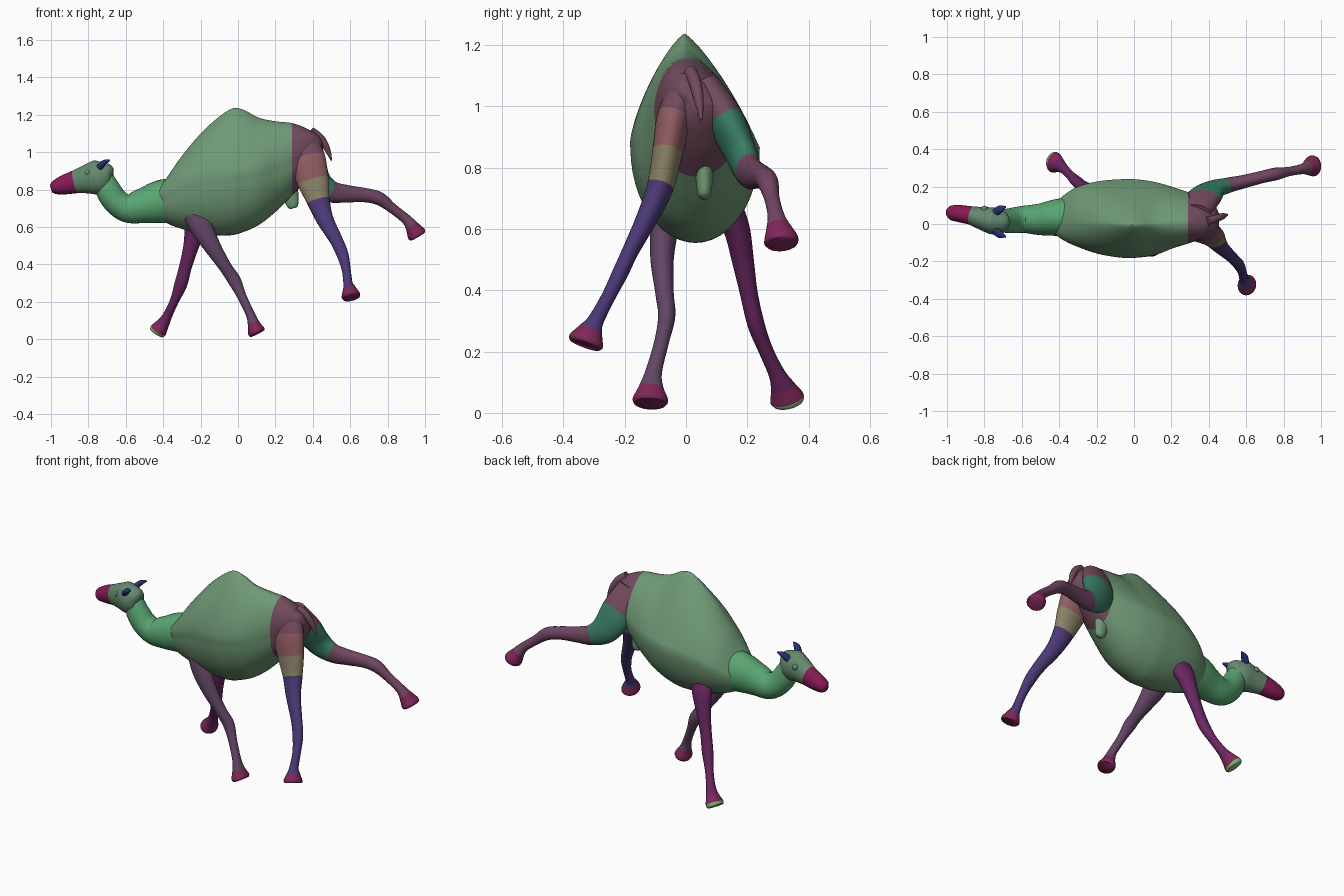
import bpy, bmesh
from math import cos, sin, pi, radians, copysign
from mathutils import Vector

STEPS, SIDES = 6, 32
TORSO, NECK, HEAD = (.16, .32, .18), (.10, .38, .17), (.13, .25, .16)
MUZZLE, FOOT, SOLE = (.24, .01, .09), (.21, .02, .10), (.22, .50, .17)
RUMP, TAN, INDIGO = (.17, .07, .11), (.25, .22, .13), (.07, .04, .18)
ROSE, TEAL, MAUVE = (.28, .11, .12), (.04, .20, .13), (.16, .06, .12)
VIOLET, MAGENTA, NAVY = (.12, .06, .13), (.14, .02, .12), (.02, .03, .16)
mats = {}


def material(col):
    if col not in mats:
        mats[col] = bpy.data.materials.new("colour_%d" % len(mats))
        mats[col].diffuse_color = (*col, 1)
    return mats[col]


def spline(rows):
    """Smooth interpolation through rows of numbers."""
    out, last = [], len(rows) - 1
    for i in range(last):
        a, b, c, d = (rows[min(max(i + k, 0), last)] for k in (-1, 0, 1, 2))
        for k in range(STEPS):
            t = k / STEPS
            out.append([.5 * (2 * q + (r - p) * t + (2 * p - 5 * q + 4 * r - s) * t * t
                              + (3 * q - p - 3 * r + s) * t ** 3)
                        for p, q, r, s in zip(a, b, c, d)])
    return out + [list(rows[-1])]


def loft(name, rings, bands):
    """Skin rings; bands = [(first row, colour), ...]."""
    bm = bmesh.new()
    vs = [[bm.verts.new(p) for p in r] for r in rings]
    n = len(vs[0])
    for i in range(len(vs) - 1):
        m = max(k for k, b in enumerate(bands) if i >= b[0] * STEPS)
        for j in range(n):
            k = (j + 1) % n
            bm.faces.new((vs[i][j], vs[i][k], vs[i + 1][k], vs[i + 1][j])).material_index = m
    bm.faces.new(vs[0][::-1]).material_index = 0
    bm.faces.new(vs[-1]).material_index = len(bands) - 1
    bmesh.ops.recalc_face_normals(bm, faces=bm.faces)
    me = bpy.data.meshes.new(name)
    bm.to_mesh(me)
    bm.free()
    ob = bpy.data.objects.new(name, me)
    bpy.context.collection.objects.link(ob)
    for _, col in bands:
        me.materials.append(material(col))
    bpy.ops.object.select_all(action='DESELECT')
    ob.select_set(True)
    bpy.context.view_layer.objects.active = ob
    bpy.ops.object.shade_smooth_by_angle(angle=radians(60))
    return ob


def limb(name, rows, bands):
    """Tube along rows of (x, y, z, sideways radius, in-plane radius)."""
    pts = spline(rows)
    cs = [Vector(p[:3]) for p in pts]
    rings = []
    for i, p in enumerate(pts):
        t = (cs[min(i + 1, len(cs) - 1)] - cs[max(i - 1, 0)]).normalized()
        side = Vector((0, 1, 0))
        side = (side - t * side.dot(t)).normalized()
        up = t.cross(side)
        rings.append([cs[i] + side * p[3] * cos(a) + up * p[4] * sin(a)
                      for a in (2 * pi * j / SIDES for j in range(SIDES))])
    return loft(name, rings, bands)


# Torso with hump: x, y centre, half width, bottom, widest height, top, upper roundness
torso = [(-.43, .03, .07, .66, .74, .80, 2), (-.38, .035, .115, .62, .75, .865, 1.9),
         (-.30, .04, .16, .59, .80, .98, 1.7), (-.18, .035, .195, .56, .84, 1.12, 1.5),
         (-.05, .03, .21, .555, .86, 1.225, 1.28), (.02, .03, .208, .57, .87, 1.23, 1.28),
         (.11, .03, .195, .61, .88, 1.185, 1.4), (.20, .035, .165, .68, .90, 1.165, 1.65),
         (.29, .035, .135, .77, .94, 1.155, 1.8), (.37, .035, .105, .85, .97, 1.125, 2),
         (.43, .035, .065, .93, 1.0, 1.085, 2), (.455, .035, .02, .98, 1.01, 1.04, 2)]
rings = []
for x, yc, hw, zb, zw, zt, p in spline(torso):
    ring = []
    for j in range(48):
        c, s = cos(2 * pi * j / 48), sin(2 * pi * j / 48)
        e = 2 / p if s > 0 else 1
        y = yc + hw * copysign(abs(c) ** e, c) - .035 * max(s, 0)
        ring.append((x, y, zw + (zt - zw) * s ** e if s > 0 else zw + (zw - zb) * s))
    rings.append(ring)
loft("torso", rings, [(0, TORSO), (8, RUMP)])

# Neck
limb("neck", [(-.27, .04, .745, .11, .12), (-.40, .035, .737, .10, .117),
              (-.50, .025, .715, .085, .096), (-.585, .025, .70, .073, .078),
              (-.645, .02, .73, .068, .07), (-.69, .015, .79, .062, .068),
              (-.725, .015, .87, .05, .055)], [(0, NECK)])

# Head and muzzle
limb("head", [(-.668, .005, .885, .02, .02), (-.69, .008, .885, .052, .058),
              (-.745, .015, .867, .072, .092), (-.81, .03, .855, .062, .077),
              (-.87, .045, .841, .05, .062), (-.93, .055, .825, .046, .052),
              (-.98, .06, .811, .038, .037), (-1.0, .06, .805, .018, .02)],
     [(0, HEAD), (4, MUZZLE)])

# Ears and eyes
for s, label in ((-1, "right"), (1, "left")):
    y = .012 + s * .05
    limb(label + "_ear", [(-.74, y, .92, .022, .018), (-.715, y + s * .018, .945, .02, .014),
                          (-.685, y + s * .03, .957, .004, .004)], [(0, NAVY)])
    bpy.ops.mesh.primitive_uv_sphere_add(segments=16, ring_count=10, radius=.018,
                                         location=(-.80, .028 + s * .052, .89))
    eye = bpy.context.object
    eye.name = label + "_eye"
    eye.data.materials.append(material(HEAD))
    bpy.ops.object.shade_smooth()

# Front legs, each ending in a broad padded foot
limb("right_front_leg", [(-.23, -.05, .68, .05, .07), (-.195, -.07, .60, .046, .062),
                         (-.14, -.078, .50, .038, .046), (-.07, -.07, .39, .03, .034),
                         (-.02, -.063, .315, .028, .035), (.02, -.08, .23, .024, .025),
                         (.065, -.105, .135, .027, .024), (.083, -.113, .085, .04, .032),
                         (.097, -.116, .045, .058, .046), (.104, -.117, .03, .052, .042)],
     [(0, VIOLET), (7, FOOT)])
limb("left_front_leg", [(-.20, .13, .68, .05, .07), (-.225, .165, .60, .043, .06),
                        (-.25, .185, .50, .036, .042), (-.28, .205, .39, .029, .034),
                        (-.307, .228, .29, .028, .034), (-.34, .26, .205, .024, .024),
                        (-.375, .295, .13, .027, .025), (-.40, .315, .085, .04, .034),
                        (-.425, .329, .048, .056, .046), (-.434, .333, .034, .05, .042)],
     [(0, MAGENTA), (7, FOOT), (8, SOLE)])

# Hind legs: thigh, shank, hock and foot
limb("right_hind_leg", [(.345, .01, 1.09, .05, .07), (.365, -.035, .97, .058, .10),
                        (.40, -.06, .85, .05, .086), (.43, -.083, .74, .044, .062),
                        (.465, -.125, .64, .035, .046), (.525, -.18, .53, .027, .035),
                        (.558, -.215, .455, .026, .032), (.578, -.255, .375, .023, .024),
                        (.588, -.295, .30, .027, .025), (.595, -.31, .27, .04, .035),
                        (.603, -.325, .235, .058, .05), (.606, -.33, .222, .052, .046)],
     [(0, RUMP), (1, ROSE), (2, TAN), (3, INDIGO), (9, FOOT)])
limb("left_hind_leg", [(.33, .06, 1.07, .05, .08), (.365, .13, .95, .06, .10),
                       (.415, .18, .845, .05, .085), (.495, .205, .79, .042, .06),
                       (.58, .225, .778, .036, .047), (.68, .25, .77, .033, .038),
                       (.755, .267, .752, .034, .036), (.825, .28, .70, .025, .027),
                       (.895, .293, .645, .027, .027), (.925, .30, .61, .038, .034),
                       (.953, .31, .565, .056, .05), (.962, .312, .55, .05, .045)],
     [(0, RUMP), (1, TEAL), (3, MAUVE), (9, FOOT)])

# Tail and belly sheath
limb("tail", [(.39, .015, 1.11, .022, .025), (.44, .03, 1.075, .02, .022),
              (.475, .042, 1.02, .016, .017), (.50, .05, .955, .004, .004)], [(0, RUMP)])
limb("belly_sheath", [(.27, .06, .84, .032, .05), (.28, .06, .77, .028, .043),
                      (.293, .06, .715, .022, .03), (.297, .06, .70, .012, .016)], [(0, TORSO)])
